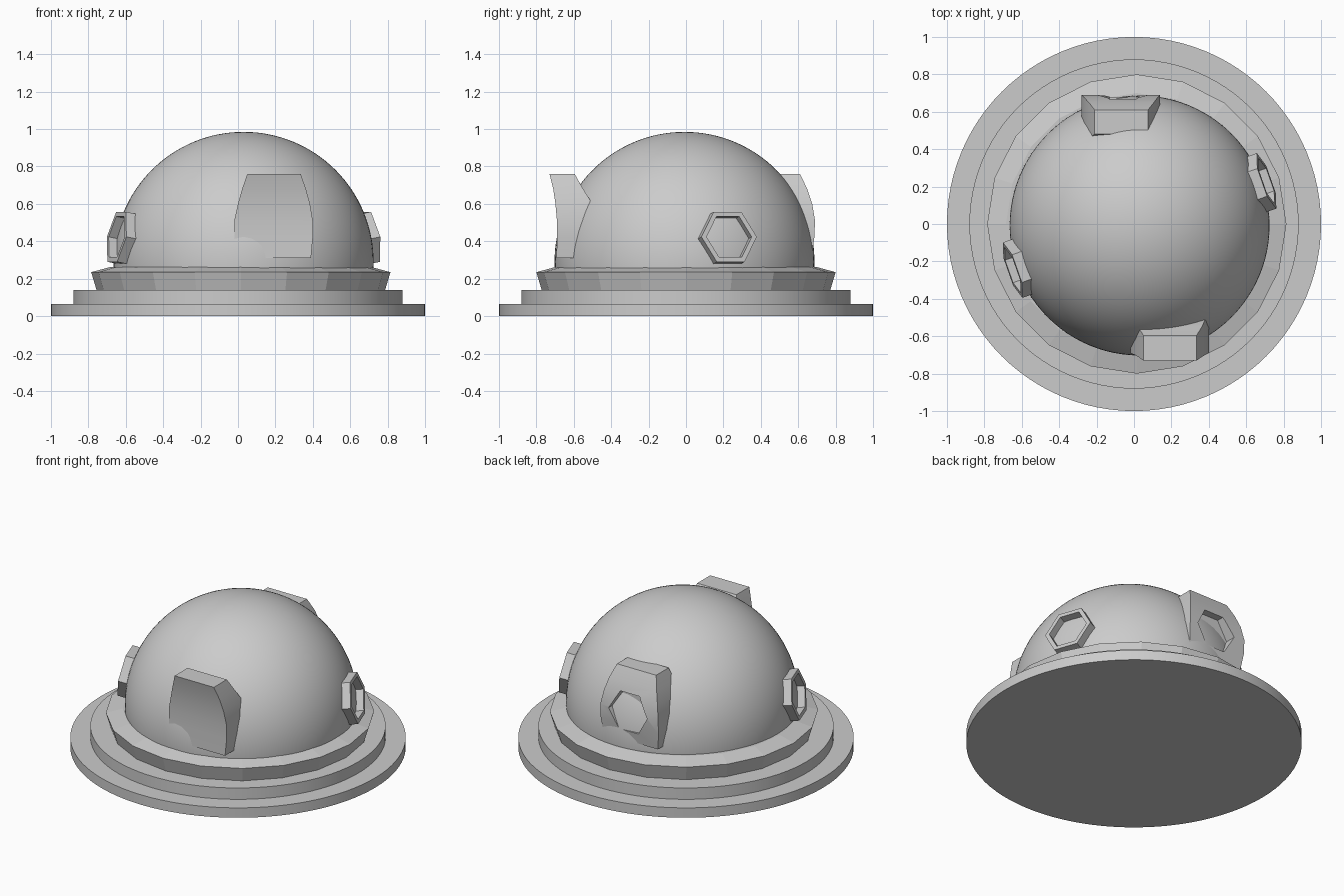
import bpy, bmesh, math
from mathutils import Vector, Matrix

if "Cube" in bpy.data.objects:
    bpy.data.objects.remove(bpy.data.objects["Cube"])

grey = bpy.data.materials.new("light_grey")
grey.diffuse_color = (0.6, 0.6, 0.6, 1)
grey.use_nodes = True
grey.node_tree.nodes["Principled BSDF"].inputs["Base Color"].default_value = grey.diffuse_color

DOME_C = Vector((0.03, -0.008, 0.29))
DOME_R = 0.695


def finish(name, bm, smooth=None):
    bmesh.ops.recalc_face_normals(bm, faces=bm.faces)
    me = bpy.data.meshes.new(name)
    bm.to_mesh(me)
    bm.free()
    me.materials.append(grey)
    ob = bpy.data.objects.new(name, me)
    bpy.context.collection.objects.link(ob)
    if smooth:
        bpy.ops.object.select_all(action='DESELECT')
        ob.select_set(True)
        bpy.context.view_layer.objects.active = ob
        bpy.ops.object.shade_smooth_by_angle(angle=math.radians(smooth))
    return ob


def stack(name, rings, sides, centre=(0, 0), smooth=None):
    """Capped solid through (radius, z) rings."""
    bm = bmesh.new()
    loops = []
    for r, z in rings:
        loops.append([bm.verts.new((centre[0] + r * math.cos(2 * math.pi * i / sides),
                                    centre[1] + r * math.sin(2 * math.pi * i / sides), z))
                      for i in range(sides)])
    for a, b in zip(loops, loops[1:]):
        for i in range(sides):
            j = (i + 1) % sides
            bm.faces.new((a[i], a[j], b[j], b[i]))
    bm.faces.new(loops[0])
    bm.faces.new(loops[-1])
    return finish(name, bm, smooth)


def hatch_block(name, rows):
    """Block lofted upward through (z, x0, x1, outer y, inner y) rows."""
    bm = bmesh.new()
    loops = [[bm.verts.new(p) for p in ((x0, yo, z), (x1, yo, z), (x1, yi, z), (x0, yi, z))]
             for z, x0, x1, yo, yi in rows]
    for a, b in zip(loops, loops[1:]):
        for i in range(4):
            j = (i + 1) % 4
            bm.faces.new((a[i], a[j], b[j], b[i]))
    bm.faces.new(loops[0])
    bm.faces.new(loops[-1])
    return finish(name, bm, 30)


def hex_window(name, direction):
    """Open hexagonal frame facing out of the dome."""
    n = Vector(direction).normalized()
    side = Vector((0, 0, 1)).cross(n).normalized()
    up = n.cross(side)
    bm = bmesh.new()
    profile = ((0.157, -0.10), (0.157, 0.037), (0.128, 0.037), (0.128, -0.10))
    loops = []
    for r, d in profile:
        loops.append([bm.verts.new(DOME_C + n * (DOME_R + d)
                                   + side * r * math.cos(i * math.pi / 3)
                                   + up * r * math.sin(i * math.pi / 3)) for i in range(6)])
    for k in range(4):
        a, b = loops[k], loops[(k + 1) % 4]
        for i in range(6):
            j = (i + 1) % 6
            bm.faces.new((a[i], a[j], b[j], b[i]))
    return finish(name, bm)


# Stepped base
stack("base_plate", [(1.0, 0), (1.0, 0.065)], 96, smooth=30)
stack("base_step", [(0.88, 0.06), (0.88, 0.14)], 96, smooth=30)
# Faceted, flared collar
stack("collar", [(0.77, 0.135), (0.80, 0.235), (0.70, 0.262)], 20, (0.015, 0))

# Dome, cut off inside the collar
bm = bmesh.new()
bmesh.ops.create_uvsphere(bm, u_segments=96, v_segments=64, radius=DOME_R,
                          matrix=Matrix.Translation(DOME_C))
bmesh.ops.bisect_plane(bm, geom=bm.verts[:] + bm.edges[:] + bm.faces[:],
                       plane_co=(0, 0, 0.15), plane_no=(0, 0, 1), clear_inner=True)
finish("dome", bm, 40)

# Side windows
hex_window("right_window", (0.66, 0.232, 0.13))
hex_window("left_window", (-0.66, -0.232, 0.13))

# Front block with hollowed face
hatch_block("front_block", [
    (0.31, -0.015, 0.39, -0.692, -0.50),
    (0.42, -0.02, 0.40, -0.690, -0.48),
    (0.51, -0.02, 0.40, -0.690, -0.48),
    (0.60, 0.0, 0.385, -0.698, -0.50),
    (0.68, 0.022, 0.363, -0.71, -0.55),
    (0.76, 0.05, 0.335, -0.73, -0.595)])

# Rear block with bulging face
rear = hatch_block("rear_block", [
    (0.31, -0.265, 0.13, 0.670, 0.45),
    (0.42, -0.28, 0.14, 0.686, 0.45),
    (0.51, -0.28, 0.14, 0.690, 0.45),
    (0.60, -0.265, 0.125, 0.675, 0.45),
    (0.68, -0.24, 0.105, 0.648, 0.46),
    (0.76, -0.21, 0.075, 0.610, 0.48)])

# Hexagonal recess in the rear block
bm = bmesh.new()
bmesh.ops.create_cone(bm, cap_ends=True, segments=6, radius1=0.14, radius2=0.14, depth=0.3,
                      matrix=Matrix.Translation((-0.06, 0.77, 0.50))
                      @ Matrix.Rotation(math.pi / 2, 4, 'X')
                      @ Matrix.Rotation(math.pi / 6, 4, 'Z'))
# Turn so that two corners point sideways
if max(abs(v.co.x + 0.06) for v in bm.verts) < 0.135:
    bmesh.ops.rotate(bm, verts=bm.verts, cent=(-0.06, 0.77, 0.50),
                     matrix=Matrix.Rotation(math.pi / 6, 3, 'Y'))
cutter = finish("recess_cutter", bm)
cutter.hide_render = True
cutter.hide_set(True)
mod = rear.modifiers.new("recess", 'BOOLEAN')
mod.operation = 'DIFFERENCE'
mod.solver = 'EXACT'
mod.object = cutter
bpy.context.view_layer.objects.active = rear
rear.modifiers.move(len(rear.modifiers) - 1, 0)
